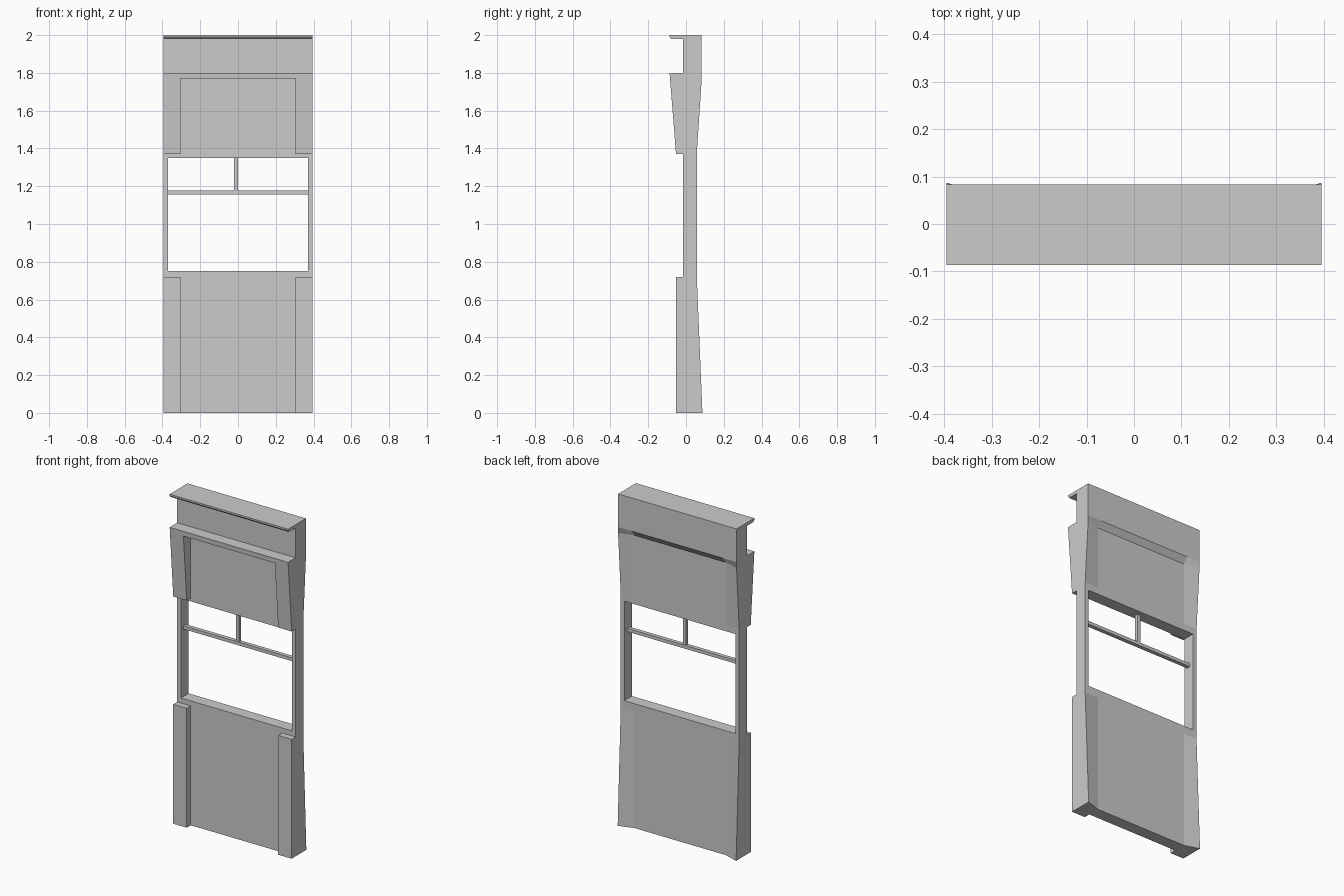
import bpy, bmesh

if "Cube" in bpy.data.objects:
    bpy.data.objects.remove(bpy.data.objects["Cube"])

W, INNER, OPEN = 0.395, 0.305, 0.37   # half widths: wall, posts' inner edge, window
FRONT, BACK = -0.015, 0.058           # main wall faces


def loft(name, sections, mirror=False):
    """Skin matching (y, z) profiles placed at successive x positions."""
    bm = bmesh.new()
    rings = [[bm.verts.new((x, y, z)) for y, z in prof] for x, prof in sections]
    n = len(rings[0])
    for a, b in zip(rings, rings[1:]):
        for i in range(n):
            j = (i + 1) % n
            bm.faces.new((a[i], a[j], b[j], b[i]))
    bm.faces.new(rings[0][::-1])
    bm.faces.new(rings[-1])
    bmesh.ops.recalc_face_normals(bm, faces=bm.faces)
    mesh = bpy.data.meshes.new(name)
    bm.to_mesh(mesh)
    bm.free()
    ob = bpy.data.objects.new(name, mesh)
    bpy.context.collection.objects.link(ob)
    if mirror:
        ob.modifiers.new("Mirror", 'MIRROR').use_mirror_merge = False
    return ob


def prism(name, x0, x1, profile, mirror=False):
    return loft(name, [(x0, profile), (x1, profile)], mirror)


def box(name, x0, x1, y0, y1, z0, z1, mirror=False):
    return prism(name, x0, x1, [(y0, z0), (y1, z0), (y1, z1), (y0, z1)], mirror)


def flared(name, profile):
    """Wall whose back flares outward from the post line to the side edges."""
    inner, outer = profile(False), profile(True)
    return loft(name, [(-W, outer), (-INNER, inner), (INNER, inner), (W, outer)])


# Lower wall panel, flared at the bottom back corners
flared("lower_panel", lambda edge: [
    (FRONT, 0), (FRONT, 0.75), (BACK, 0.75), (BACK, 0.70),
    (0.087 if edge else BACK, 0)])

# Upper wall panel with cornice lip and recessed back
flared("upper_panel", lambda edge: [
    (FRONT, 1.35), (BACK, 1.35), (BACK, 1.39),
    (0.083 if edge else BACK, 1.765), (0.083, 1.80), (0.083, 2.0),
    (-0.087, 2.0), (-0.087, 1.99), (-0.078, 1.98), (FRONT, 1.98)])

# Window jambs
box("window_jamb", OPEN, W, FRONT, BACK, 0.75, 1.35, True)

# Raised posts on the front, below and above the window
box("lower_post", INNER, W, -0.053, FRONT, 0, 0.72, True)
prism("upper_post", INNER, W,
      [(FRONT, 1.37), (-0.053, 1.37), (-0.0847, 1.77), (FRONT, 1.77)], True)

# Header beam joining the upper posts
prism("header_beam", -W, W,
      [(FRONT, 1.77), (-0.0847, 1.77), (-0.087, 1.80), (FRONT, 1.80)])

# Window bars
box("window_transom", -OPEN, OPEN, 0.008, 0.032, 1.157, 1.177)
box("window_mullion", -0.02, 0.0, 0.010, 0.030, 1.177, 1.35)
